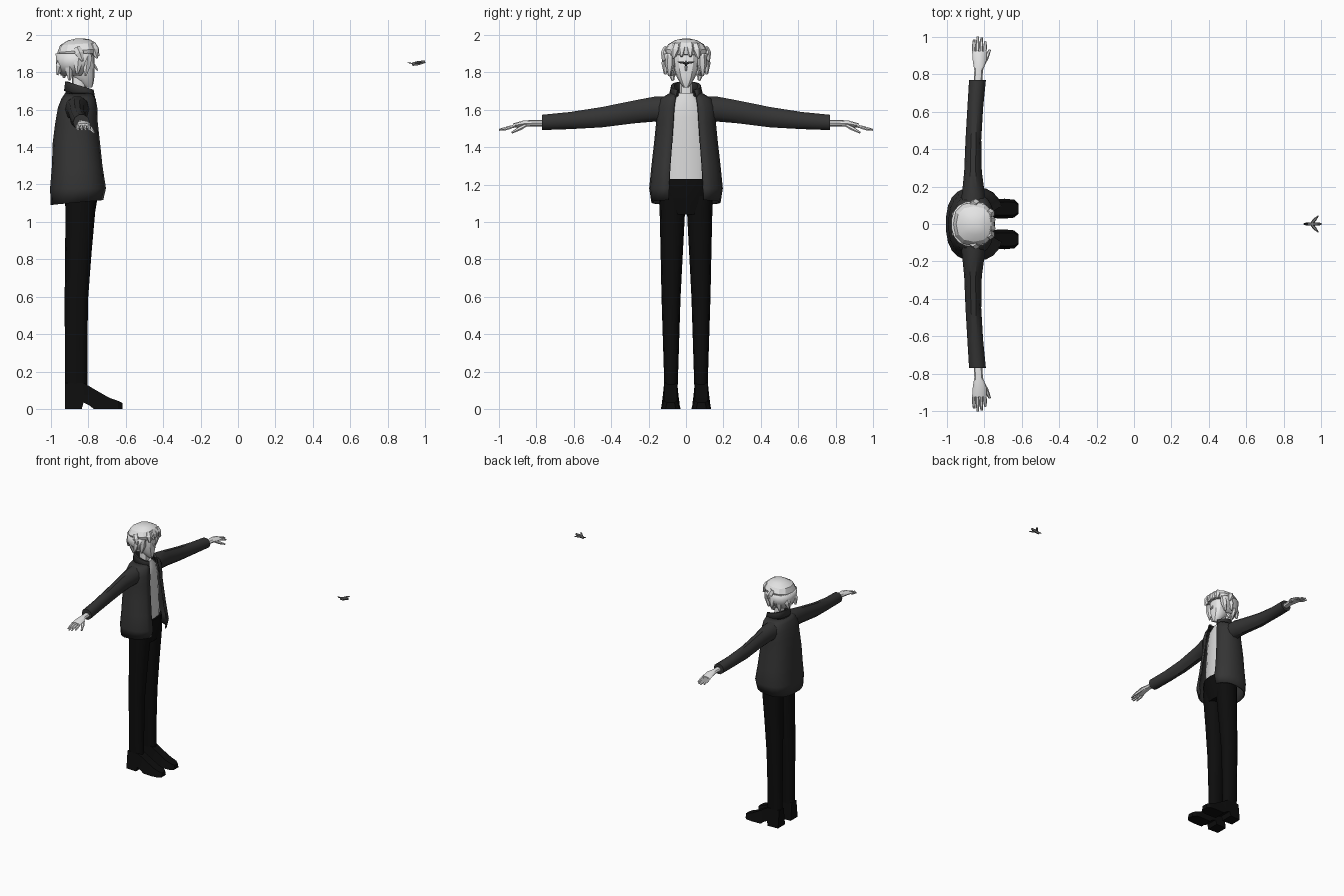
import bpy, bmesh
from math import sin, cos, pi, asin, copysign
from mathutils import Vector

old = bpy.data.objects.get("Cube")
if old:
    bpy.data.objects.remove(old)


def material(name, r, g, b):
    m = bpy.data.materials.new(name)
    m.use_nodes = True
    m.diffuse_color = (r, g, b, 1)
    bsdf = next(n for n in m.node_tree.nodes if n.type == 'BSDF_PRINCIPLED')
    bsdf.inputs["Base Color"].default_value = (r, g, b, 1)
    return m


SKIN = material("pale skin", .8, .8, .8)
HAIR = material("white hair", .77, .77, .77)
SHIRT = material("light shirt", .7, .7, .7)
JACKET = material("charcoal jacket", .035, .035, .035)
TROUSERS = material("black trousers", .004, .004, .004)
GREY = material("mid grey", .2, .2, .2)


def power(v, p):
    return copysign(abs(v) ** p, v)


def ring(x, y, z, rx, ry, n=12, gap=0, p=.85, tilt=0):
    """Horizontal oval; a gap above zero leaves it open towards +x."""
    a0 = asin(min(.99, gap / ry)) if gap else 0
    span = 2 * pi - 2 * a0
    pts = []
    for i in range(n):
        a = a0 + span * i / ((n - 1) if gap else n)
        c = power(cos(a), p)
        pts.append(Vector((x + rx * c, y + ry * power(sin(a), p), z + tilt * c)))
    return pts


def across(x, y, z, rx, rz, n=10):
    """Upright oval facing along y."""
    return [Vector((x + rx * cos(2 * pi * i / n), y, z + rz * sin(2 * pi * i / n)))
            for i in range(n)]


def loft(name, rings, mat, closed=True, thick=0, side=1, angle=40):
    """Skin a row of rings; side -1 mirrors the part in y."""
    bm = bmesh.new()
    rows = [[bm.verts.new((v.x, v.y * side, v.z)) for v in r] for r in rings]
    n = len(rows[0])
    for a, b in zip(rows, rows[1:]):
        for i in range(n if closed else n - 1):
            j = (i + 1) % n
            bm.faces.new((a[i], a[j], b[j], b[i]))
    if closed:
        bm.faces.new(rows[0])
        bm.faces.new(rows[-1])
    bmesh.ops.recalc_face_normals(bm, faces=bm.faces)
    mesh = bpy.data.meshes.new(name)
    bm.to_mesh(mesh)
    bm.free()
    ob = bpy.data.objects.new(name, mesh)
    bpy.context.collection.objects.link(ob)
    mesh.materials.append(mat)
    if thick:
        mod = ob.modifiers.new("thickness", 'SOLIDIFY')
        mod.thickness = thick
        mod.offset = 0
    bpy.ops.object.select_all(action='DESELECT')
    ob.select_set(True)
    bpy.context.view_layer.objects.active = ob
    bpy.ops.object.shade_smooth_by_angle(angle=angle * pi / 180)
    return ob


def spike(name, base, tip, w, h, mat, side=1, end=.25):
    """Faceted tapered strand or finger from base to tip."""
    base, tip = Vector(base), Vector(tip)
    d = (tip - base).normalized()
    u = d.cross(Vector((0, 0, 1)) if abs(d.z) < .8 else Vector((1, 0, 0))).normalized()
    v = d.cross(u)
    rows = []
    for t, s in ((0, .8), (.45, 1), (1, end)):
        c = base.lerp(tip, t)
        rows.append([c + u * w * s * cos(k * pi / 3) + v * h * s * sin(k * pi / 3)
                     for k in range(6)])
    return loft(name, rows, mat, side=side, angle=25)


# Jacket body: open-fronted shell
body = [(1.105, -.855, .142, .18, .078), (1.18, -.85, .15, .192, .076),
        (1.3, -.855, .135, .18, .07), (1.42, -.86, .126, .166, .062),
        (1.53, -.86, .112, .155, .055), (1.61, -.855, .103, .157, .05),
        (1.655, -.85, .09, .135, .046), (1.685, -.845, .075, .085, .042)]
loft("jacket_body", [ring(x, 0, z, rx, ry, 20, gap, .8, .014 if z < 1.15 else 0)
                     for z, x, rx, ry, gap in body], JACKET, False, .01)

# Collar: stands up, then folds outwards
loft("jacket_collar", [ring(-.845, 0, 1.67, .077, .074, 14, .04),
                       ring(-.845, 0, 1.725, .07, .066, 14, .036, tilt=-.024),
                       ring(-.842, 0, 1.725, .08, .078, 14, .042, tilt=-.024),
                       ring(-.84, 0, 1.68, .088, .088, 14, .05, tilt=-.02)],
     JACKET, False, .006)

# Shirt and hips
loft("shirt", [ring(x, 0, z, rx, ry, 14) for z, x, rx, ry in
               [(1.21, -.85, .092, .14), (1.4, -.855, .092, .135), (1.56, -.855, .085, .125),
                (1.64, -.85, .075, .1), (1.69, -.845, .05, .045)]], SHIRT)
loft("trouser_hips", [ring(x, 0, z, rx, ry, 14) for z, x, rx, ry in
                      [(1.04, -.84, .075, .1), (1.1, -.84, .085, .14),
                       (1.18, -.842, .1, .148), (1.23, -.845, .102, .146)]], TROUSERS)

# Neck, face and nose
loft("neck", [ring(-.85, 0, z, .036, .036, 10) for z in (1.64, 1.72, 1.82)], SKIN)
loft("face", [ring(x, 0, z, rx, ry, 12) for z, x, rx, ry in
              [(1.718, -.795, .016, .012), (1.74, -.81, .038, .03), (1.775, -.825, .058, .05),
               (1.82, -.83, .064, .064), (1.88, -.835, .068, .07), (1.93, -.845, .065, .066)]],
     SKIN, angle=30)
spike("nose", (-.772, 0, 1.845), (-.75, 0, 1.808), .007, .008, SKIN, end=.5)

# Hair: crown, open back and sides, then loose strands
loft("hair_crown", [ring(x, 0, z, rx, ry, 12, tilt=t) for z, x, rx, ry, t in
                    [(1.885, -.855, .108, .108, .01), (1.915, -.855, .11, .118, .01),
                     (1.95, -.855, .095, .095, .006), (1.972, -.85, .06, .058, .003),
                     (1.98, -.845, .02, .02, 0)]], HAIR, angle=25)
loft("hair_back", [ring(x, 0, z, rx, ry, 14, gap) for z, x, rx, ry, gap in
                   [(1.90, -.86, .108, .115, .08), (1.84, -.865, .1, .106, .086),
                    (1.785, -.875, .065, .075, .066)]], HAIR, False, .015, angle=25)
strands = [((-.8, .085, 1.9), (-.815, .09, 1.78)), ((-.85, .1, 1.89), (-.86, .112, 1.79)),
           ((-.9, .085, 1.86), (-.9, .07, 1.755)), ((-.94, .05, 1.87), (-.965, .045, 1.785)),
           ((-.86, .1, 1.93), (-.83, .122, 1.86)), ((-.78, .05, 1.95), (-.752, .068, 1.875)),
           ((-.78, .02, 1.95), (-.745, .024, 1.885)), ((-.92, .05, 1.85), (-.93, .02, 1.77))]
for side, label in ((1, "left"), (-1, "right")):
    for i, (a, b) in enumerate(strands):
        spike(f"hair_strand_{label}_{i}", a, b, .026, .026, HAIR, side)

    # Sleeve
    loft(f"sleeve_{label}", [across(x, y, z, rx, rz) for y, x, z, rx, rz in
                             [(.1, -.86, 1.6, .07, .075), (.17, -.858, 1.603, .06, .07),
                              (.28, -.86, 1.588, .047, .064), (.45, -.858, 1.56, .042, .057),
                              (.62, -.848, 1.542, .042, .048), (.77, -.836, 1.532, .045, .043)]],
         JACKET, side=side)

    # Hand
    loft(f"palm_{label}", [across(x, y, z, rx, rz, 8) for y, x, z, rx, rz in
                           [(.75, -.834, 1.528, .023, .018), (.82, -.83, 1.528, .023, .017),
                            (.87, -.825, 1.525, .036, .017), (.925, -.827, 1.515, .038, .012)]],
         SKIN, side=side)
    for i, reach in enumerate((.975, .995, 1.0, .985)):
        x = -.797 - i * .02
        spike(f"finger_{label}_{i}", (x, .915, 1.514), (x + .003, reach, 1.492),
              .0105, .009, SKIN, side, .6)
    spike(f"thumb_{label}", (-.805, .855, 1.518), (-.77, .93, 1.478), .013, .011, SKIN, side, .5)

    # Trouser leg
    loft(f"trouser_leg_{label}", [ring(x, y, z, rx, ry, 12) for z, x, y, rx, ry in
                                  [(.13, -.865, .08, .06, .036), (.35, -.865, .08, .06, .043),
                                   (.6, -.863, .08, .063, .051), (.85, -.852, .076, .071, .06),
                                   (1.06, -.842, .073, .08, .068), (1.14, -.84, .073, .083, .069)]],
         TROUSERS, side=side)

    # Shoe: raised heel, arch and tapered toe
    rows = []
    for x, low, high, wide, top in [(-.925, 0, .14, .045, .03), (-.835, 0, .14, .05, .035),
                                    (-.825, .035, .14, .047, .035), (-.79, .018, .12, .048, .034),
                                    (-.77, 0, .108, .05, .033), (-.69, 0, .062, .053, .035),
                                    (-.64, 0, .044, .048, .034), (-.618, 0, .034, .028, .02)]:
        mid = low + (high - low) * .3
        rows.append([Vector((x, .082 + y, z)) for y, z in
                     [(-wide, low), (wide, low), (wide * .9, mid), (top, high),
                      (-top, high), (-wide * .9, mid)]])
    loft(f"shoe_{label}", rows, TROUSERS, side=side, angle=30)

    # Small floating ornament: side wings
    spike(f"ornament_wing_{label}", (.95, .006, 1.85), (.985, .044, 1.856), .009, .007, GREY, side)

# Small floating ornament: body and tail
spike("ornament_body", (.93, 0, 1.842), (1.0, 0, 1.856), .01, .013, GREY, end=.6)
spike("ornament_tail", (.935, 0, 1.846), (.905, 0, 1.851), .009, .003, TROUSERS)
